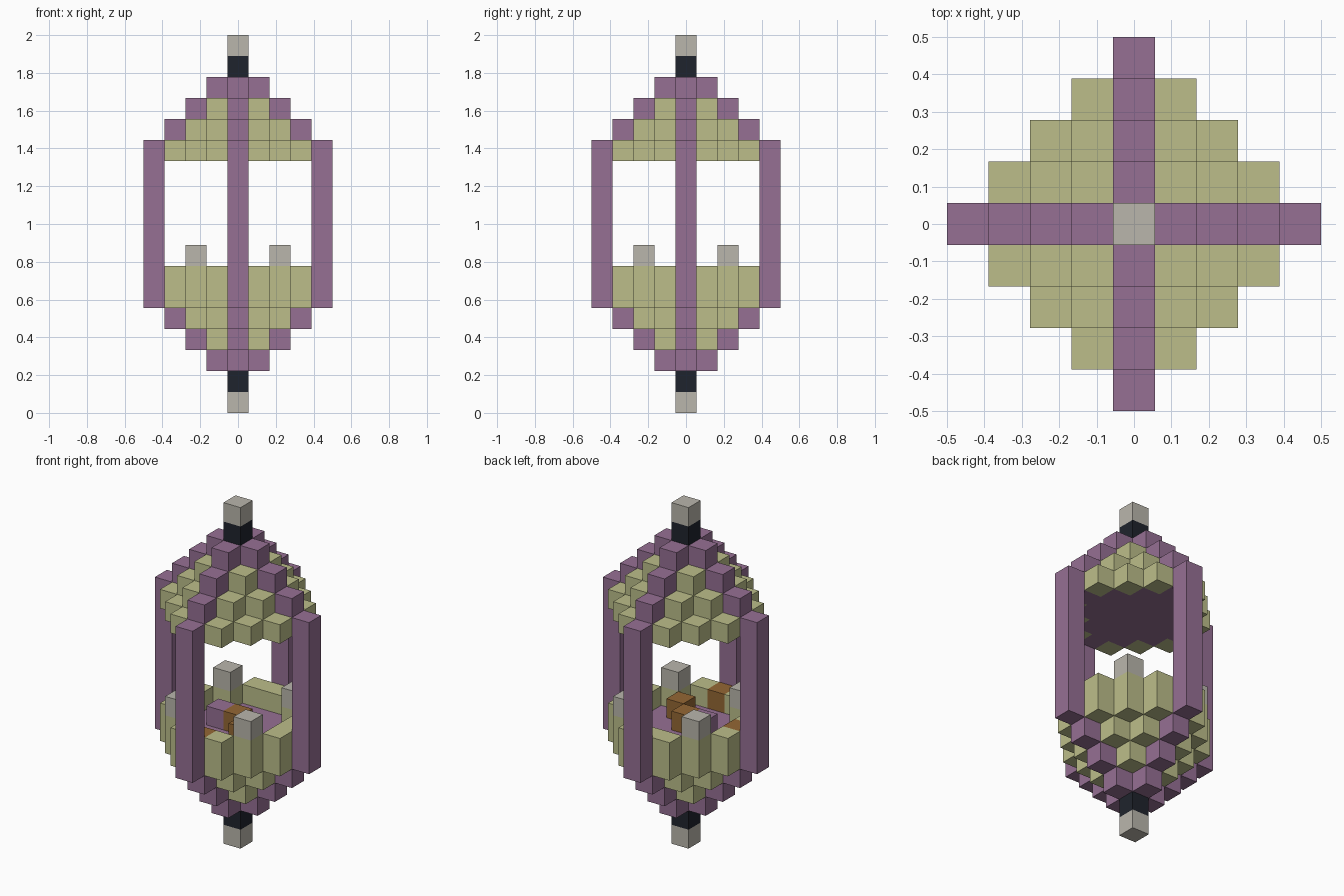
import bpy
import bmesh
from mathutils import Vector

if "Cube" in bpy.data.objects:
    bpy.data.objects.remove(bpy.data.objects["Cube"], do_unlink=True)

UNIT = 2 / 18  # edge length of one block


def material(name, rgb):
    m = bpy.data.materials.new(name)
    m.use_nodes = True
    m.diffuse_color = (*rgb, 1)
    bsdf = next(n for n in m.node_tree.nodes if n.type == 'BSDF_PRINCIPLED')
    bsdf.inputs["Base Color"].default_value = (*rgb, 1)
    bsdf.inputs["Roughness"].default_value = 0.9
    return m


purple = material("dusty purple", (0.305, 0.162, 0.296))
olive = material("pale olive", (0.503, 0.515, 0.254))
stone = material("warm grey", (0.491, 0.468, 0.413))
dark = material("dark slate", (0.0137, 0.0176, 0.026))
brown = material("wood brown", (0.296, 0.136, 0.034))

blocks = {}  # cell -> part name
parts = {}   # part name -> material


def fill(name, mat, cells):
    parts[name] = mat
    for c in cells:
        blocks[c] = name


def diamond(radius, z):
    span = range(-radius, radius + 1)
    return [(x, y, z) for x in span for y in span if abs(x) + abs(y) <= radius]


def ring(radius, z):
    return [c for c in diamond(radius, z)
            if abs(c[0]) + abs(c[1]) == radius and c[0] and c[1]]


def cross(radius, z):
    return [(radius, 0, z), (-radius, 0, z), (0, radius, z), (0, -radius, z)]


# Stepped hulls: purple ribs on the axes, olive panels between them
for label, layer_of in (("lower", lambda r: 1 + r), ("upper", lambda r: 16 - r)):
    for r in range(1, 5):
        z = layer_of(r)
        fill(label + "_hull", purple, diamond(min(r, 3), z))
        if r > 1:
            fill(label + "_panels", olive, ring(r, z))

# Four columns joining the hulls
for z in range(5, 13):
    fill("columns", purple, cross(4, z))

# Low wall around the cabin, with a corner post on each diagonal
fill("cabin_wall", olive, ring(4, 6) + [(3, 0, 6), (0, 3, 6)])
fill("corner_posts", stone, [(x, y, 7) for x in (-2, 2) for y in (-2, 2)])

# Cabin furniture
fill("wood_steps", brown, [(-3, 0, 6), (0, -3, 6)])
fill("wood_seats", brown, [(0, 0, 6), (1, -1, 6)])
fill("seat_block", purple, [(-1, 0, 6)])

# Tips at both ends
fill("tip_collars", dark, [(0, 0, 1), (0, 0, 16)])
fill("tip_caps", stone, [(0, 0, 0), (0, 0, 17)])


def build(name):
    """Make one object from the exposed sides of a part's blocks."""
    bm = bmesh.new()
    for cell in (c for c, part in blocks.items() if part == name):
        centre = Vector(cell) + Vector((0, 0, 0.5))
        for axis in range(3):
            for sign in (-1, 1):
                n = Vector((0, 0, 0))
                n[axis] = sign
                if tuple(int(a + b) for a, b in zip(cell, n)) in blocks:
                    continue
                u = Vector((0, 0, 0))
                u[(axis + 1) % 3] = 1
                v = n.cross(u)
                corners = (-u - v, u - v, u + v, v - u)
                bm.faces.new([bm.verts.new((centre + (n + c) / 2) * UNIT)
                              for c in corners])
    bmesh.ops.remove_doubles(bm, verts=bm.verts, dist=UNIT / 100)
    mesh = bpy.data.meshes.new(name)
    bm.to_mesh(mesh)
    bm.free()
    mesh.materials.append(parts[name])
    bpy.context.scene.collection.objects.link(bpy.data.objects.new(name, mesh))


for part in parts:
    build(part)
